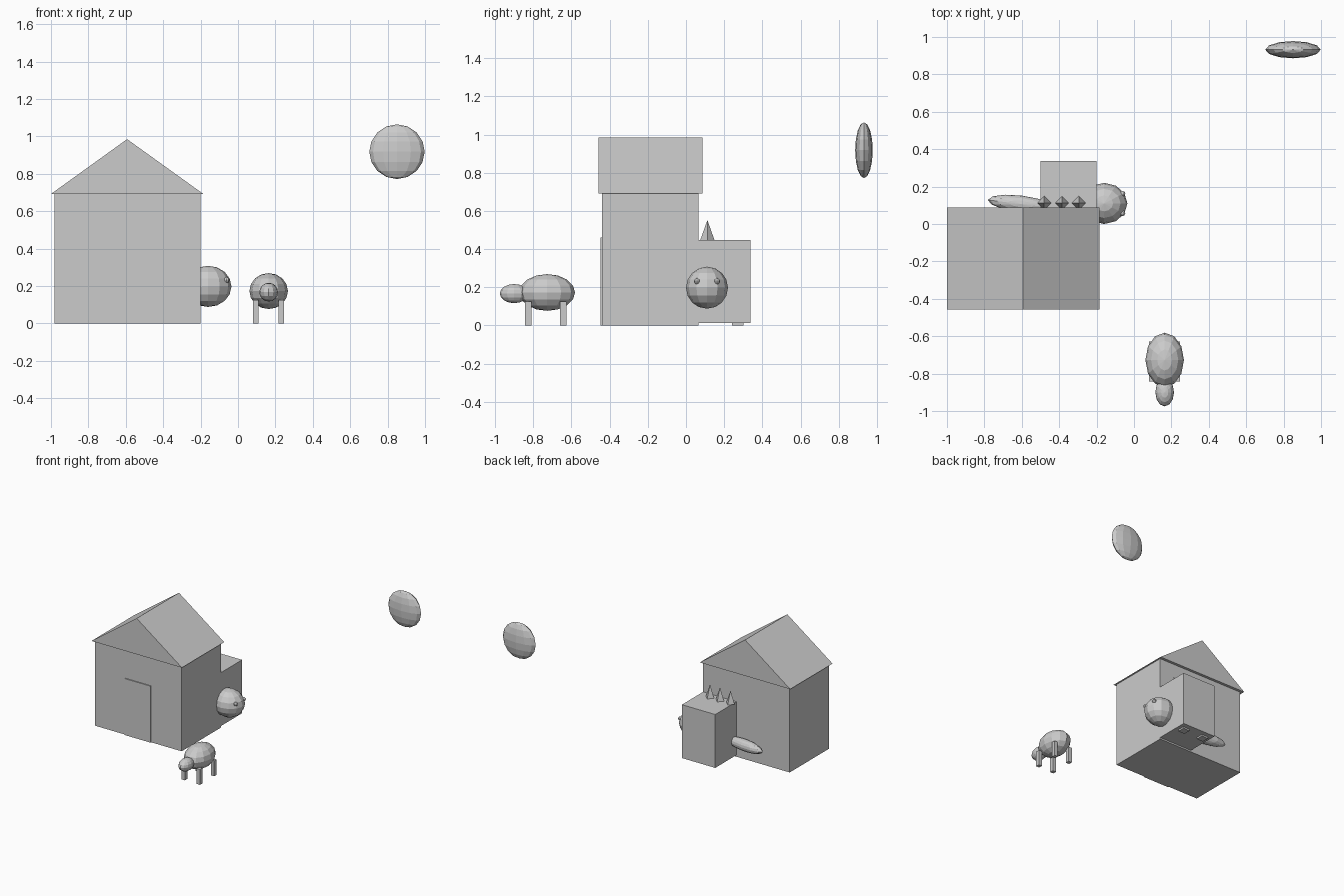
import bpy
from math import radians

old = bpy.data.objects.get("Cube")
if old:
    bpy.data.objects.remove(old, do_unlink=True)

grey = bpy.data.materials.new("plain_grey")
grey.use_nodes = True
grey.diffuse_color = (0.6, 0.6, 0.6, 1)
grey.node_tree.nodes["Principled BSDF"].inputs["Base Color"].default_value = (0.6, 0.6, 0.6, 1)


def finish(name):
    ob = bpy.context.object
    ob.name = name
    ob.data.materials.append(grey)
    return ob


def box(name, x, y, z):
    """Box from (low, high) ranges on each axis."""
    ranges = (x, y, z)
    bpy.ops.mesh.primitive_cube_add(size=1, location=[(a + b) / 2 for a, b in ranges])
    ob = finish(name)
    ob.scale = [b - a for a, b in ranges]
    return ob


def ball(name, centre, radii, segments=12, rings=8, turn=0):
    """Faceted ellipsoid."""
    bpy.ops.mesh.primitive_uv_sphere_add(segments=segments, ring_count=rings, radius=1,
                                         location=centre, rotation=(0, 0, radians(turn)))
    ob = finish(name)
    ob.scale = radii
    return ob


# House walls and front door
box("house_walls", (-0.98, -0.2), (-0.44, 0.065), (0, 0.695))
box("front_door", (-0.71, -0.475), (-0.448, -0.44), (0, 0.46))

# Gable roof: a triangular profile drawn out along y
profile = [(-1.0, 0.692), (-0.185, 0.692), (-0.593, 0.985)]
verts = [(x, y, z) for y in (-0.458, 0.087) for x, z in profile]
mesh = bpy.data.meshes.new("roof")
mesh.from_pydata(verts, [], [(0, 1, 2), (5, 4, 3), (0, 3, 4, 1), (1, 4, 5, 2), (2, 5, 3, 0)])
mesh.materials.append(grey)
bpy.context.collection.objects.link(bpy.data.objects.new("roof", mesh))

# Creature behind the house: boxy body, head, eyes, spikes, tail and feet
box("creature_body", (-0.5, -0.2), (-0.115, 0.338), (0.013, 0.448))
ball("creature_head", (-0.16, 0.11, 0.198), (0.125, 0.11, 0.11))
for side, y in (("right", 0.058), ("left", 0.162)):
    ball(side + "_eye", (-0.062, y, 0.232), (0.016, 0.016, 0.016), 8, 6)
for i, x in enumerate((-0.48, -0.385, -0.295)):
    bpy.ops.mesh.primitive_cone_add(vertices=4, radius1=0.037, radius2=0, depth=0.104,
                                    location=(x, 0.112, 0.5))
    finish(f"back_spike_{i + 1}")
ball("creature_tail", (-0.605, 0.107, 0.138), (0.178, 0.045, 0.045), turn=-7)
for x in (-0.26, -0.44):
    for y in (-0.05, 0.27):
        box("creature_foot", (x - 0.03, x + 0.03), (y - 0.03, y + 0.03), (0, 0.06))

# Small grazing animal in front
ball("animal_body", (0.164, -0.727, 0.173), (0.103, 0.146, 0.096))
ball("animal_head", (0.164, -0.9, 0.167), (0.05, 0.075, 0.05))
for x in (0.095, 0.232):
    for y in (-0.826, -0.643):
        box("animal_leg", (x - 0.015, x + 0.015), (y - 0.016, y + 0.016), (0, 0.125))

# Flattened sun disc in the sky
ball("sun", (0.85, 0.932, 0.918), (0.148, 0.046, 0.146))
